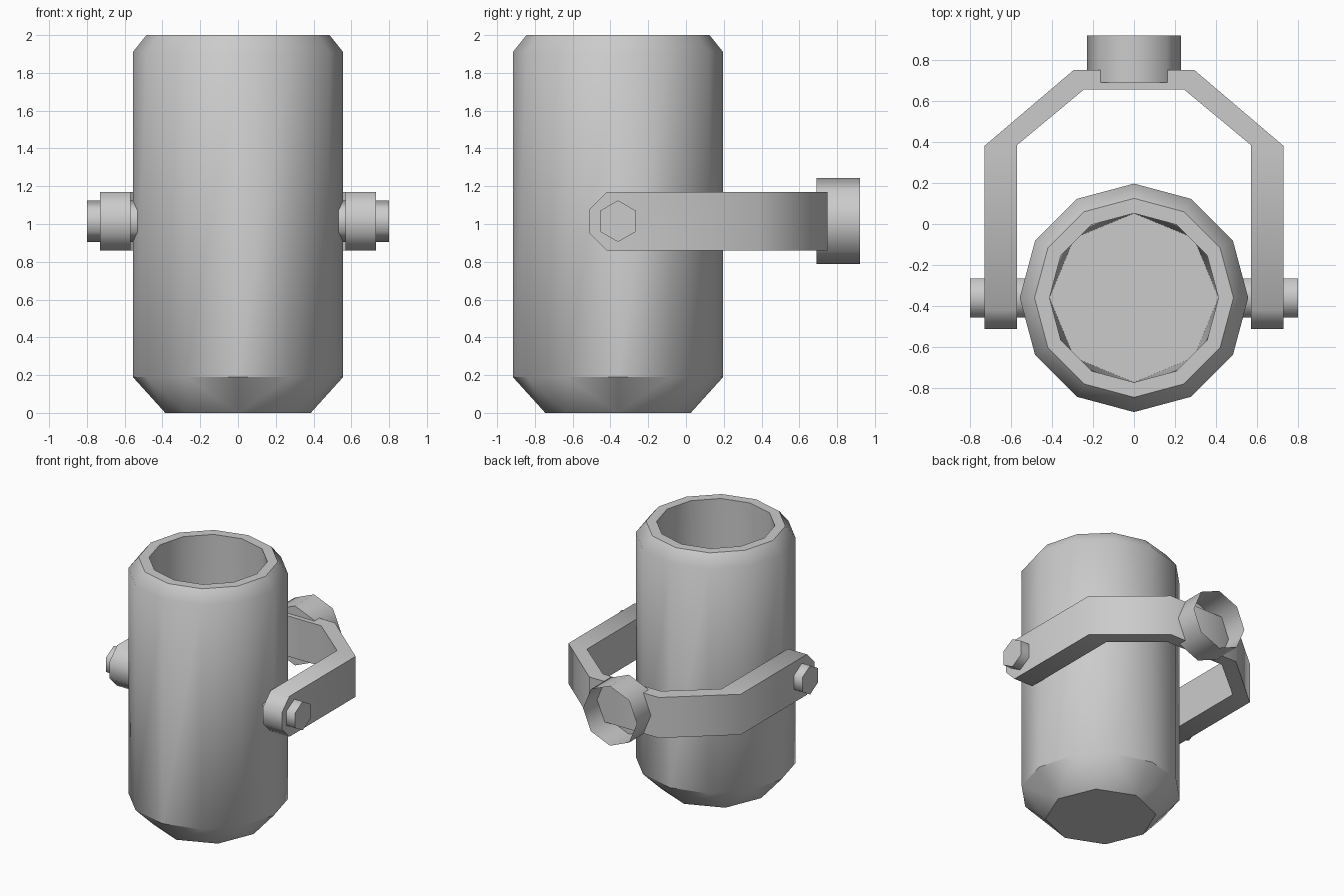
import bpy, bmesh, math
from mathutils import Vector, Matrix

cube = bpy.data.objects.get("Cube")
if cube:
    bpy.data.objects.remove(cube, do_unlink=True)

GREY = (0.6, 0.6, 0.6, 1.0)
metal = bpy.data.materials.new("grey_metal")
metal.use_nodes = True
metal.diffuse_color = GREY
metal.node_tree.nodes["Principled BSDF"].inputs["Base Color"].default_value = GREY

AXIS_Y = -0.36   # tube axis
MID_Z = 1.015    # bracket and bolt height


def finish(name, bm, angle, location=(0, 0, 0), recalc=True):
    if recalc:
        bmesh.ops.recalc_face_normals(bm, faces=bm.faces)
    mesh = bpy.data.meshes.new(name)
    bm.to_mesh(mesh)
    bm.free()
    mesh.materials.append(metal)
    obj = bpy.data.objects.new(name, mesh)
    obj.location = location
    bpy.context.collection.objects.link(obj)
    bpy.ops.object.select_all(action='DESELECT')
    obj.select_set(True)
    bpy.context.view_layer.objects.active = obj
    bpy.ops.object.shade_smooth_by_angle(angle=math.radians(angle))
    return obj


def ring(bm, sides, radius, z):
    verts = [bm.verts.new((radius * math.cos(math.tau * i / sides),
                           radius * math.sin(math.tau * i / sides), z))
             for i in range(sides)]
    edges = [bm.edges.new((verts[i], verts[(i + 1) % sides])) for i in range(sides)]
    return verts, edges


# Tube: twelve-sided wall lofted to an eight-sided base and bore floor
bm = bmesh.new()
sections = [(8, 0.385, 0.0), (12, 0.557, 0.19), (12, 0.557, 1.91),
            (12, 0.485, 2.0), (12, 0.412, 2.0), (8, 0.412, 0.19)]
rings = [ring(bm, *s) for s in sections]
for (_, lower), (_, upper) in zip(rings, rings[1:]):
    bmesh.ops.bridge_loops(bm, edges=lower + upper)
bm.faces.new(rings[0][0])
bm.faces.new(rings[-1][0])
finish("tube", bm, 40, (0, AXIS_Y, 0))

# Bracket: extruded yoke outline with clipped arm ends
bm = bmesh.new()
half = [(0.245, 0.655), (0.57, 0.385), (0.57, -0.512),
        (0.73, -0.512), (0.73, 0.38), (0.295, 0.75)]
outline = half + [(-x, y) for x, y in reversed(half)]
face = bm.faces.new([bm.verts.new((x, y, -0.155)) for x, y in outline])
grown = bmesh.ops.extrude_face_region(bm, geom=[face])
bmesh.ops.translate(bm, vec=(0, 0, 0.31),
                    verts=[g for g in grown["geom"] if isinstance(g, bmesh.types.BMVert)])
tips = [e for e in bm.edges
        if all(v.co.y < -0.5 for v in e.verts)
        and abs(e.verts[0].co.z - e.verts[1].co.z) < 0.01]
bmesh.ops.bevel(bm, geom=tips, offset=0.092, segments=1, affect='EDGES')
finish("bracket", bm, 50, (0, 0, MID_Z))

# Pivot bolts: hexagonal pins through each arm into the tube
for side, x in (("left", 0.65), ("right", -0.65)):
    bm = bmesh.new()
    verts, _ = ring(bm, 6, 0.11, -0.15)
    face = bm.faces.new(verts)
    grown = bmesh.ops.extrude_face_region(bm, geom=[face])
    bmesh.ops.translate(bm, vec=(0, 0, 0.3),
                        verts=[g for g in grown["geom"] if isinstance(g, bmesh.types.BMVert)])
    bmesh.ops.rotate(bm, verts=bm.verts, matrix=Matrix.Rotation(math.pi / 2, 3, 'Y'))
    finish(side + "_pivot_bolt", bm, 65, (x, AXIS_Y, MID_Z))

# Rear socket: open eight-sided cup facing backwards
bm = bmesh.new()
base, base_edges = ring(bm, 8, 0.228, 0)
_, rim_edges = ring(bm, 8, 0.228, 0.23)
bmesh.ops.bridge_loops(bm, edges=base_edges + rim_edges)
bm.faces.new(base)
bmesh.ops.rotate(bm, verts=bm.verts, matrix=Matrix.Rotation(-math.pi / 2, 3, 'X'))
finish("rear_socket", bm, 50, (0, 0.69, MID_Z))
